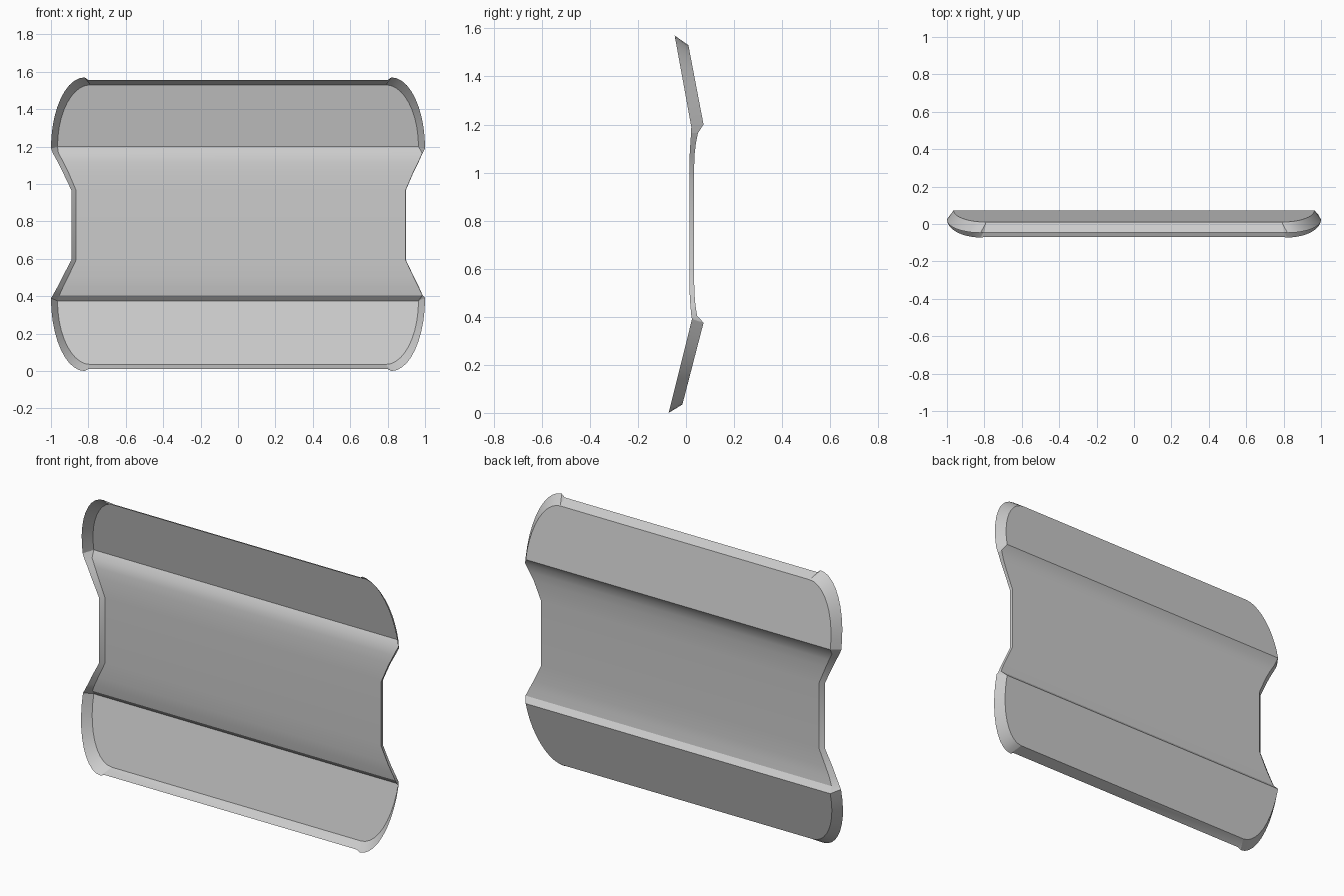
import bpy, bmesh
from math import sin, cos, pi

if "Cube" in bpy.data.objects:
    bpy.data.objects.remove(bpy.data.objects["Cube"])


def make_sheet(name, rows, cap=None):
    """rows: (left_out, left_in, right_in, right_out) points; cap: end lip points (left, right)."""
    bm = bmesh.new()
    grid = [[bm.verts.new(p) for p in row] for row in rows]
    for a, b in zip(grid, grid[1:]):
        for i in range(3):
            bm.faces.new((a[i], a[i + 1], b[i + 1], b[i]))
    if cap:
        lo, li, ri, ro = grid[-1]
        l, r = (bm.verts.new(p) for p in cap)
        bm.faces.new((li, ri, r, l))
        bm.faces.new((lo, li, l))
        bm.faces.new((ri, ro, r))
    bmesh.ops.remove_doubles(bm, verts=bm.verts, dist=1e-5)
    bmesh.ops.recalc_face_normals(bm, faces=bm.faces)
    me = bpy.data.meshes.new(name)
    bm.to_mesh(me)
    bm.free()
    ob = bpy.data.objects.new(name, me)
    bpy.context.collection.objects.link(ob)
    bpy.context.view_layer.objects.active = ob
    ob.select_set(True)
    bpy.ops.object.shade_smooth_by_angle(angle=0.5)
    ob.select_set(False)


def mirrored(inner, outer):
    flip = lambda p: (-p[0], p[1], p[2])
    return (flip(outer), flip(inner), inner, outer)


def flap(name, z_in, z_out, y_in, y_out, lip_y, lip_z, steps=10):
    """Rounded flap with a forward-leaning rim; z/y are (crease, tip) pairs."""
    rows = []
    for i in range(steps + 1):
        t = i / steps * pi / 2
        s, c = sin(t), cos(t)
        inner = (0.79 + 0.175 * c, y_in[0] + (y_in[1] - y_in[0]) * s,
                 z_in[0] + (z_in[1] - z_in[0]) * s)
        outer = (0.82 + 0.18 * c, y_out[0] + (y_out[1] - y_out[0]) * s,
                 z_out[0] + (z_out[1] - z_out[0]) * s)
        rows.append(mirrored(inner, outer))
    make_sheet(name, rows, [(-0.80, lip_y, lip_z), (0.80, lip_y, lip_z)])


# Upper and lower flaps
flap("upper_flap", (1.2, 1.53), (1.19, 1.57), (0.073, 0.01), (0.022, -0.047), -0.045, 1.555)
flap("lower_flap", (0.375, 0.035), (0.39, 0.0), (0.073, -0.015), (0.025, -0.072), -0.07, 0.01)

# Middle panel: z, y, inner left x, outer left x, right x, outer z, outer y
profile = [
    (0.375, 0.073, 0.965, 1.0, 0.965, 0.39, 0.025),
    (0.405, 0.046, 0.955, 0.99, 0.985, 0.405, 0.022),
    (0.45, 0.039, 0.935, 0.965, 0.965, 0.45, 0.018),
    (0.50, 0.035, 0.91, 0.94, 0.94, 0.50, 0.015),
    (0.595, 0.033, 0.865, 0.89, 0.895, 0.595, 0.015),
    (0.965, 0.033, 0.865, 0.89, 0.895, 0.965, 0.015),
    (1.07, 0.035, 0.91, 0.94, 0.94, 1.07, 0.015),
    (1.12, 0.041, 0.935, 0.965, 0.965, 1.12, 0.018),
    (1.165, 0.05, 0.96, 0.99, 0.985, 1.165, 0.021),
    (1.2, 0.073, 0.965, 1.0, 0.965, 1.19, 0.022),
]
rows = []
for k, (z, y, li, lo, r, zo, yo) in enumerate(profile):
    end = k in (0, len(profile) - 1)
    rows.append(((-lo, yo, zo), (-li, y, z), (r, y, z), (lo if end else r + 0.002, yo, zo)))
make_sheet("middle_panel", rows)
